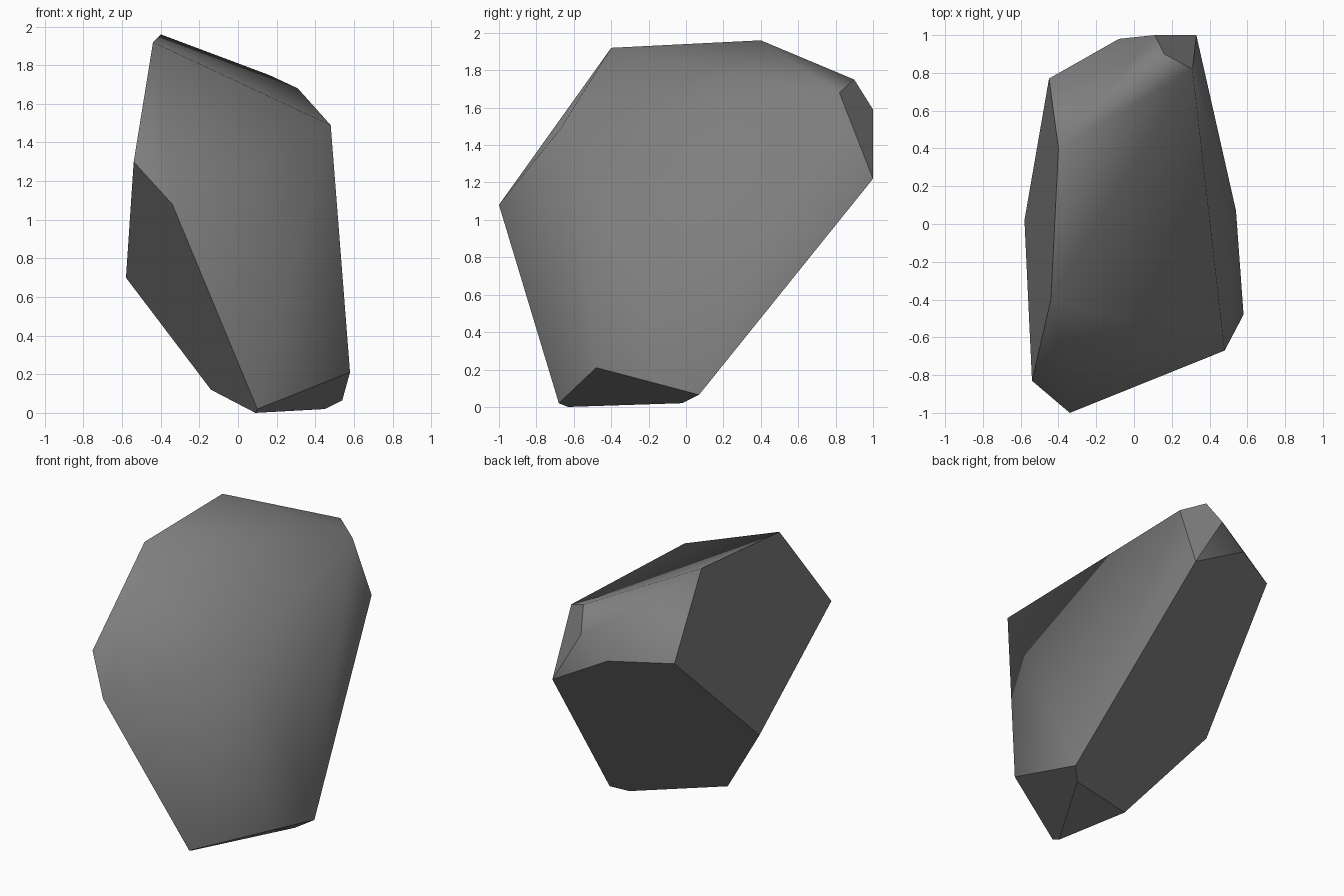
import bpy
import bmesh

if "Cube" in bpy.data.objects:
    bpy.data.objects.remove(bpy.data.objects["Cube"])

# Corner points of the faceted boulder
corners = {
    "A": (-0.40, 0.40, 1.96), "B": (-0.44, -0.40, 1.92), "C": (-0.54, -0.83, 1.30),
    "D": (-0.34, -1.00, 1.08), "E": (0.48, -0.67, 1.49), "F": (0.58, -0.48, 0.21),
    "G": (0.10, -0.68, 0.02), "W": (0.09, -0.63, 0.00), "H": (0.45, -0.02, 0.02),
    "I": (0.54, 0.07, 0.065), "J": (-0.58, 0.02, 0.70), "K": (-0.14, -0.26, 0.12),
    "L": (-0.45, 0.77, 1.45), "M": (0.33, 1.00, 1.22), "N": (-0.08, 0.98, 1.45),
    "P": (0.31, 0.82, 1.68), "Q": (0.16, 0.90, 1.75), "R": (0.11, 1.00, 1.59),
}

# Flat cut planes: upper left, lower left, lower back, back corner, two undersides
cuts = ["ABCJL", "CDGWKJ", "JLNMIHK", "PQRM", "WKH", "FGWHI"]

bm = bmesh.new()
names = {bm.verts.new(co): key for key, co in corners.items()}
bmesh.ops.convex_hull(bm, input=bm.verts[:])
bmesh.ops.recalc_face_normals(bm, faces=bm.faces[:])


def cut_of(face):
    """Index of the flat cut this face lies in, or -1 on the rounded side."""
    keys = {names[v] for v in face.verts}
    for i, cut in enumerate(cuts):
        if keys <= set(cut):
            return i
    return -1


# Rounded sides blend smoothly; every cut is flat with a crisp border
inner = []
for edge in bm.edges:
    ids = [cut_of(f) for f in edge.link_faces]
    if len(set(ids)) > 1:
        edge.smooth = False
    elif ids and ids[0] >= 0:
        inner.append(edge)
bmesh.ops.dissolve_edges(bm, edges=inner, use_verts=False)
for face in bm.faces:
    face.smooth = True

mesh = bpy.data.meshes.new("boulder")
bm.to_mesh(mesh)
bm.free()

# Stone colour
stone = bpy.data.materials.new("dark grey stone")
stone.diffuse_color = (0.21, 0.21, 0.21, 1.0)
stone.use_nodes = True
stone.node_tree.nodes["Principled BSDF"].inputs["Base Color"].default_value = stone.diffuse_color
mesh.materials.append(stone)

boulder = bpy.data.objects.new("boulder", mesh)
bpy.context.collection.objects.link(boulder)
